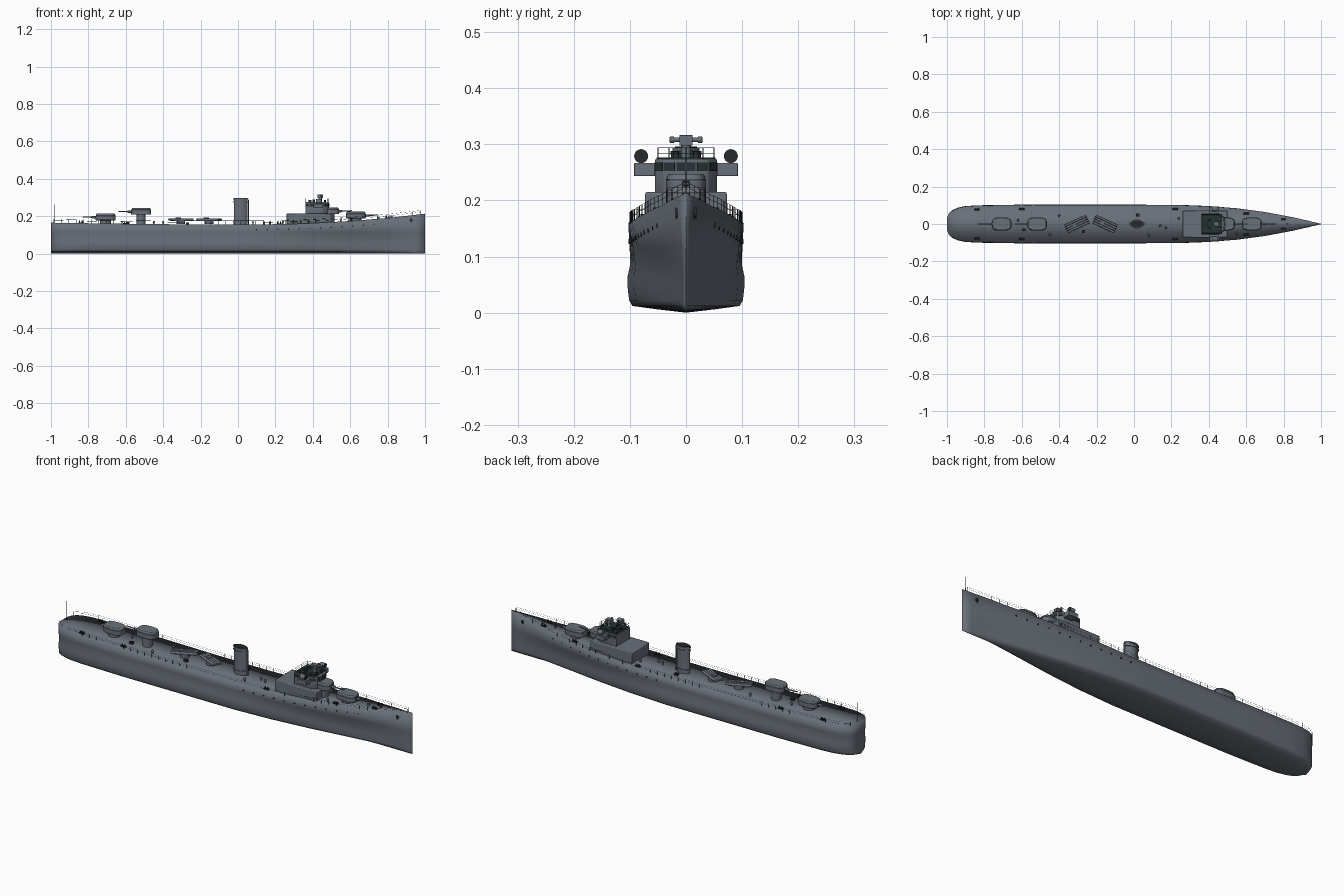
import bpy, bmesh, math
from mathutils import Matrix, Vector

if "Cube" in bpy.data.objects:
    bpy.data.objects.remove(bpy.data.objects["Cube"])

def material(name, rgb):
    m = bpy.data.materials.new(name)
    m.use_nodes = True
    m.diffuse_color = (*rgb, 1)
    m.node_tree.nodes["Principled BSDF"].inputs["Base Color"].default_value = (*rgb, 1)
    return m

GREY = material("naval grey", (0.14, 0.16, 0.19))
DARK = material("dark fittings", (0.02, 0.022, 0.025))
GLASS = material("dark green glass", (0.022, 0.034, 0.034))

def finish(name, bm, mat, bevel=0, angle=40):
    bmesh.ops.recalc_face_normals(bm, faces=bm.faces)
    me = bpy.data.meshes.new(name)
    bm.to_mesh(me)
    bm.free()
    me.materials.append(mat)
    ob = bpy.data.objects.new(name, me)
    bpy.context.collection.objects.link(ob)
    if bevel:
        mod = ob.modifiers.new("soft edges", "BEVEL")
        mod.width, mod.segments = bevel, 2
    bpy.context.view_layer.objects.active = ob
    bpy.ops.object.select_all(action="DESELECT")
    ob.select_set(True)
    bpy.ops.object.shade_smooth_by_angle(angle=math.radians(angle))

def add_box(bm, c, s, turn=0):
    m = Matrix.Translation(c) @ Matrix.Rotation(turn, 4, "Z") @ Matrix.Diagonal((*s, 1))
    bmesh.ops.create_cube(bm, size=1, matrix=m)

def add_rod(bm, a, b, r, r2=None, n=10):
    a, b = Vector(a), Vector(b)
    m = Matrix.Translation((a + b) / 2) @ (b - a).to_track_quat("Z", "Y").to_matrix().to_4x4()
    bmesh.ops.create_cone(bm, cap_ends=True, segments=n, radius1=r,
                          radius2=r if r2 is None else r2, depth=(b - a).length, matrix=m)

def add_prism(bm, outline, z0, z1, top=1.0):
    cx = sum(p[0] for p in outline) / len(outline)
    low = [bm.verts.new((x, y, z0)) for x, y in outline]
    high = [bm.verts.new((cx + (x - cx) * top, y * top, z1)) for x, y in outline]
    bm.faces.new(low)
    bm.faces.new(high)
    for i in range(len(low)):
        j = (i + 1) % len(low)
        bm.faces.new((low[i], low[j], high[j], high[i]))

def box(name, c, s, mat=GREY, bevel=0):
    bm = bmesh.new()
    add_box(bm, c, s)
    finish(name, bm, mat, bevel)

def oval(cx, rx, ry, power=2.0, n=28):
    pts = []
    for i in range(n):
        c, s = math.cos(math.tau * i / n), math.sin(math.tau * i / n)
        pts.append((cx + rx * math.copysign(abs(c) ** (2 / power), c),
                    ry * math.copysign(abs(s) ** (2 / power), s)))
    return pts

def blend(table, x):
    for (a, u), (b, v) in zip(table, table[1:]):
        if x <= b:
            return u + (v - u) * (x - a) / (b - a)
    return table[-1][1]

# Hull shape: deck half-breadth, waterline half-breadth and sheer along the length
BEAM = [(-1, .03), (-.99, .058), (-.97, .075), (-.94, .088), (-.9, .096), (-.83, .1), (-.6, .103),
        (.25, .102), (.4, .096), (.55, .084), (.7, .064), (.85, .036), (1, .001)]
WATER = [(-1, .03), (-.99, .055), (-.97, .07), (-.94, .082), (-.9, .092), (-.83, .098), (-.6, .104),
         (.05, .104), (.25, .092), (.45, .07), (.7, .034), (.85, .014), (1, .001)]
SHEER = [(-1, .165), (-.6, .159), (-.2, .155), (.1, .155), (.35, .16), (.6, .174), (.8, .19), (1, .213)]

def deck(x):
    return blend(SHEER, x)

def side(x, z):
    t = max(0, min(1, (z - .07) / (deck(x) - .07)))
    return blend(WATER, x) * (1 - t) + blend(BEAM, x) * t

xs = [-1, -.99, -.97, -.94, -.9, -.83] + [-.7 + .05 * i for i in range(35)]
bm = bmesh.new()
rings = []
for x in xs:
    w, d, z = blend(WATER, x), blend(BEAM, x), deck(x)
    half = [(0, 0), (w * .5, .006), (w * .92, .012), (w * .975, .022), (w, .045), (w, .065),
            (side(x, .085) * .96, .085), (side(x, .115) * .97, .115), (d, z)]
    full = half + [(-y, h) for y, h in reversed(half[1:])]
    rings.append([bm.verts.new((x, y, h)) for y, h in full])
for a, b in zip(rings, rings[1:]):
    for i in range(len(a)):
        j = (i + 1) % len(a)
        bm.faces.new((a[i], a[j], b[j], b[i]))
bm.faces.new(rings[0])
bm.faces.new(rings[-1])
finish("hull", bm, GREY, angle=120)

# Deck-edge railing: stanchions with two wires each side, plus staffs at both ends
bm = bmesh.new()
stations = [-.985 + .04 * i for i in range(50)]
for s in (-1, 1):
    path = [Vector((x, s * blend(BEAM, x) * .97, deck(x))) for x in stations]
    for p in path:
        add_rod(bm, p, p + Vector((0, 0, .02)), .0007, n=4)
    for h in (.011, .02):
        for p, q in zip(path, path[1:]):
            add_rod(bm, p + Vector((0, 0, h)), q + Vector((0, 0, h)), .0004, n=4)
finish("deck_railing", bm, DARK)
bm = bmesh.new()
add_rod(bm, (-.982, 0, .16), (-.982, 0, .262), .0013, n=6)
add_rod(bm, (.978, 0, .205), (.978, 0, .283), .0008, n=6)
finish("flagstaffs", bm, DARK)

# Portholes and anchors
bm = bmesh.new()
for s in (-1, 1):
    for i in range(12):
        x = .1 + .057 * i
        z = deck(x) - .028
        y = side(x, z)
        add_rod(bm, (x, s * (y - .01), z), (x, s * (y + .0005), z), .0042)
    add_rod(bm, (.925, s * .005, .178), (.925, s * .0185, .178), .009)
    add_box(bm, (.925, s * .0165, .174), (.006, .005, .014))
finish("portholes_and_anchors", bm, DARK)

# Gun mounts: rounded shield on a pedestal, barrel pointing along d
def gun(name, x, z, d, base, foot):
    bm = bmesh.new()
    add_prism(bm, oval(x, .053, .036, 3.2), z, z + .025)
    add_prism(bm, oval(x, .053, .036, 3.2), z + .025, z + .036, .9)
    finish(name + "_shield", bm, GREY, .002)
    bm = bmesh.new()
    add_rod(bm, (x, 0, base), (x, 0, z), foot, n=24)
    add_rod(bm, (x + d * .04, 0, z + .015), (x + d * .072, 0, z + .016), .006)
    add_rod(bm, (x + d * .06, 0, z + .016), (x + d * .122, 0, z + .018), .0036, .0026)
    finish(name + "_pedestal_and_barrel", bm, GREY)
    bm = bmesh.new()
    add_box(bm, (x + d * .051, 0, z + .016), (.005, .014, .016))
    finish(name + "_gun_port", bm, DARK)

gun("aft_gun", -.708, .178, -1, .155, .03)
gun("raised_aft_gun", -.518, .208, -1, .155, .024)
gun("forward_gun", .63, .188, 1, .168, .03)
gun("raised_forward_gun", .487, .211, 1, .16, .03)

# Trainable torpedo mounts, four tubes each
for name, x, turn in (("aft_torpedo_mount", -.305, 25), ("forward_torpedo_mount", -.155, -25)):
    bm = bmesh.new()
    add_rod(bm, (0, 0, -.025), (0, 0, -.007), .023, n=20)
    add_box(bm, (0, 0, -.005), (.1, .046, .006))
    add_box(bm, (-.015, 0, .005), (.02, .026, .01))
    for k in (-1.5, -.5, .5, 1.5):
        add_rod(bm, (-.064, k * .0125, 0), (.064, k * .0125, 0), .006)
    m = Matrix.Translation((x, 0, .182)) @ Matrix.Rotation(math.radians(turn), 4, "Z")
    bmesh.ops.transform(bm, matrix=m, verts=bm.verts)
    finish(name, bm, GREY)

# Funnel with cap band and dark opening
bm = bmesh.new()
add_prism(bm, oval(.015, .037, .021, 1.6), .15, .293)
for z in (.172, .272, .288):
    add_prism(bm, oval(.015, .041, .024, 1.6), z, z + .006)
finish("funnel", bm, GREY)
bm = bmesh.new()
add_prism(bm, oval(.015, .037, .02, 1.6), .29, .2965)
finish("funnel_mouth", bm, DARK)
bm = bmesh.new()
add_rod(bm, (.056, 0, .155), (.056, 0, .285), .003)
finish("steam_pipe", bm, GREY)

# Deckhouse and bridge
box("deckhouse", (.38, 0, .183), (.24, .146, .064), bevel=.004)
bm = bmesh.new()
nose = [(.36, -.055), (.455, -.055), (.478, -.04), (.487, -.018)]
add_prism(bm, nose + [(x, -y) for x, y in reversed(nose)], .213, .274)
finish("bridge", bm, GREY, .002)
box("bridge_floor", (.416, 0, .275), (.108, .106, .003), GLASS)

# Bridge windows: thin plates along the front and sides
bm = bmesh.new()
corners = nose + [(x, -y) for x, y in reversed(nose)]
for (ax, ay), (bx, by) in zip(corners, corners[1:]):
    n = 4 if abs(bx - ax) > .05 else 2 if ay * by < 0 else 1
    turn, length = math.atan2(by - ay, bx - ax), math.hypot(bx - ax, by - ay)
    for i in range(n):
        t = (i + .5) / n
        add_box(bm, (ax + (bx - ax) * t, ay + (by - ay) * t, .26), (length / n * .85, .003, .015), turn)
finish("bridge_windows", bm, GLASS)

# Bridge wings carrying searchlights
for s, label in ((1, "left"), (-1, "right")):
    box(label + "_bridge_wing", (.43, s * .074, .255), (.05, .038, .023), bevel=.0015)
    bm = bmesh.new()
    add_rod(bm, (.43, s * .08, .265), (.43, s * .08, .275), .004)
    add_rod(bm, (.418, s * .08, .279), (.444, s * .08, .279), .0125, n=20)
    finish(label + "_searchlight", bm, GREY)
    bm = bmesh.new()
    add_rod(bm, (.443, s * .08, .279), (.4455, s * .08, .279), .0115, n=20)
    finish(label + "_searchlight_lens", bm, DARK)

# Bridge-top railing
bm = bmesh.new()
loop = [(.362, -.05), (.39, -.05), (.42, -.05), (.452, -.05), (.478, -.03), (.483, 0)]
loop += [(x, -y) for x, y in reversed(loop[:-1])] + [(.362, 0)]
for (ax, ay), (bx, by) in zip(loop, loop[1:] + loop[:1]):
    add_rod(bm, (ax, ay, .272), (ax, ay, .294), .0009, n=4)
    for z in (.284, .294):
        add_rod(bm, (ax, ay, z), (bx, by, z), .0007, n=4)
finish("bridge_railing", bm, DARK)

# Gun director with rangefinder, and small instruments
bm = bmesh.new()
add_rod(bm, (.44, 0, .27), (.44, 0, .3), .009, n=16)
add_box(bm, (.44, 0, .307), (.03, .024, .019))
add_rod(bm, (.444, -.024, .308), (.444, .024, .308), .004)
for s in (-1, 1):
    add_rod(bm, (.444, s * .021, .308), (.444, s * .029, .308), .006)
finish("gun_director", bm, GREY, .001)
bm = bmesh.new()
for s in (-1, 1):
    add_rod(bm, (.405, s * .02, .27), (.405, s * .02, .288), .006, .008)
    add_rod(bm, (.465, s * .018, .27), (.465, s * .018, .287), .005)
add_box(bm, (.385, 0, .281), (.018, .026, .012))
finish("bridge_instruments", bm, GLASS)

# Deck fittings: ventilators, bollards, hatches and capstans
bm = bmesh.new()
for x, y in ((-.4, .045), (-.45, -.058), (.08, -.06), (.14, -.01), (.17, -.02), (.24, .03), (-.62, .02), (.55, -.05)):
    add_rod(bm, (x, y, .15), (x, y, deck(x) + .01), .004)
    add_rod(bm, (x, y, deck(x) + .009), (x, y, deck(x) + .016), .007, .005)
for x in (.75, .82):
    add_rod(bm, (x, 0, .18), (x, 0, deck(x) + .01), .006)
finish("ventilators_and_capstans", bm, GREY)
bm = bmesh.new()
for x in (-.84, -.6, .22, .6, .8):
    for s in (-1, 1):
        y = s * (blend(BEAM, x) - .022)
        add_box(bm, (x, y, deck(x) + .002), (.028, .011, .004))
        for k in (-.007, .007):
            add_rod(bm, (x + k, y, deck(x)), (x + k, y, deck(x) + .013), .0035)
for x, y in ((-.27, -.04), (.02, .048), (-.59, -.03)):
    add_box(bm, (x, y, deck(x) + .005), (.018, .014, .012))
finish("bollards_and_hatches", bm, DARK)
